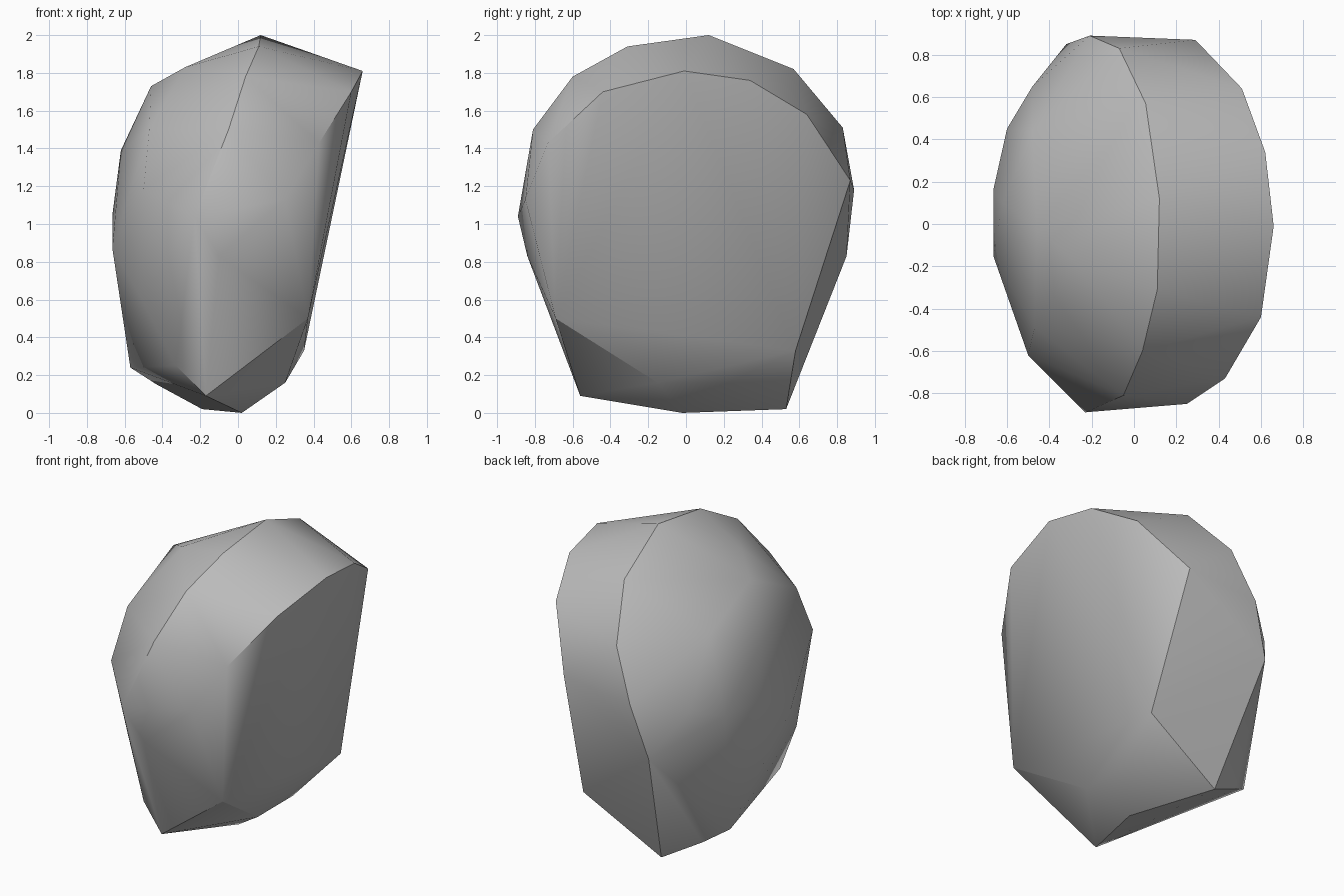
import bpy
import bmesh
import math

default_cube = bpy.data.objects.get("Cube")
if default_cube:
    bpy.data.objects.remove(default_cube, do_unlink=True)


def make_material(name, colour):
    material = bpy.data.materials.new(name)
    material.use_nodes = True
    material.diffuse_color = colour
    shader = material.node_tree.nodes["Principled BSDF"]
    shader.inputs["Base Color"].default_value = colour
    shader.inputs["Roughness"].default_value = 0.9
    return material


# Outline of the broad, steep cleaved face
cleaved_outline = [
    (.29, .87, 1.23), (.51, .64, 1.58), (.62, .34, 1.76), (.66, -.01, 1.81),
    (.6, -.44, 1.7), (.43, -.73, 1.43), (.25, -.85, 1.13), (.37, -.69, .5),
    (.25, -.15, .16), (.25, .22, .16), (.35, .58, .33),
]

# Crest running over the top, from the back round to the front
crest_line = [
    (-.32, .85, .83), (-.21, .89, 1.18), (-.07, .83, 1.51), (.055, .57, 1.82),
    (.12, .12, 2), (.11, -.31, 1.94), (.04, -.6, 1.78), (-.05, -.81, 1.5),
    (-.23, -.89, 1.04), (-.1, -.84, .83),
]

# Rounded shoulder on the side away from the cleaved face
shoulder_upper = [
    (-.28, -.18, 1.83), (-.46, -.02, 1.73), (-.48, .44, 1.54),
    (-.47, -.49, 1.5), (-.62, .1, 1.39), (-.5, -.62, 1.18),
]
shoulder_lower = [
    (-.48, .65, 1.11), (-.6, .45, 1.04), (-.665, .16, 1.05),
    (-.665, -.15, .87), (-.52, -.42, .62),
]

# Blunt wedge the stone stands on
base_corners = [
    (-.57, .35, .24), (-.43, .44, .15), (-.19, .53, .02),
    (.02, -.02, 0), (-.17, -.56, .09), (-.33, -.52, .25),
]


def build_stone(name, point_groups, material, sharp_angle):
    """Wrap the outlines in one closed, faceted skin."""
    mesh = bpy.data.meshes.new(name)
    bm = bmesh.new()
    for group in point_groups:
        for point in group:
            bm.verts.new(point)
    result = bmesh.ops.convex_hull(bm, input=bm.verts[:], use_existing_faces=False)
    # Remove points that ended up under the skin
    buried = [v for v in bm.verts if not v.link_faces]
    bmesh.ops.delete(bm, geom=buried, context="VERTS")
    bmesh.ops.recalc_face_normals(bm, faces=bm.faces[:])
    bm.to_mesh(mesh)
    bm.free()
    mesh.materials.append(material)

    stone = bpy.data.objects.new(name, mesh)
    bpy.context.collection.objects.link(stone)
    bpy.ops.object.select_all(action="DESELECT")
    stone.select_set(True)
    bpy.context.view_layer.objects.active = stone
    bpy.ops.object.shade_smooth_by_angle(angle=sharp_angle)
    return stone


stone_grey = make_material("stone grey", (.5, .5, .5, 1))
build_stone(
    "boulder",
    [cleaved_outline, crest_line, shoulder_upper, shoulder_lower, base_corners],
    stone_grey,
    math.radians(35),
)
